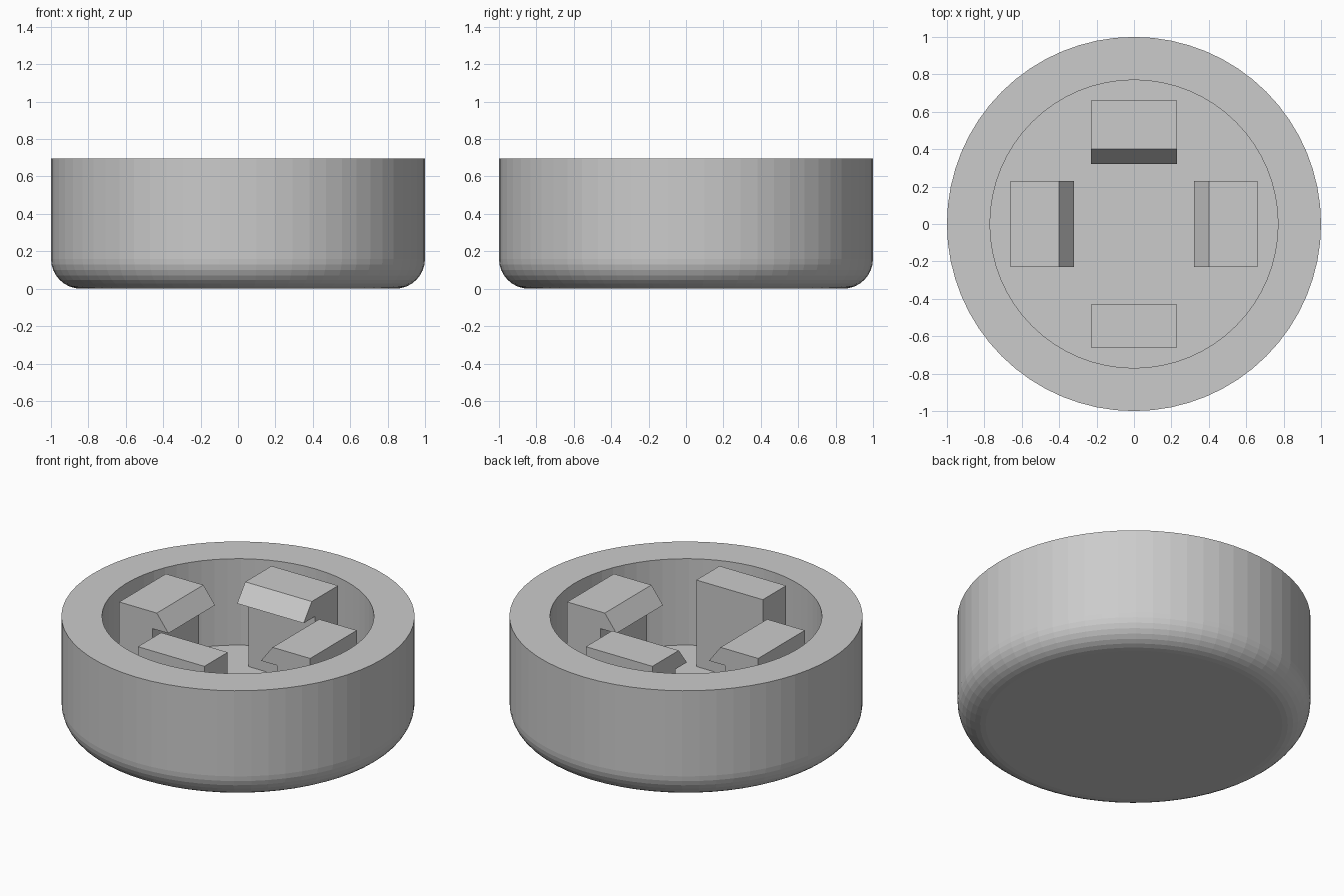
import bpy, bmesh, math
from mathutils import Matrix

cube = bpy.data.objects.get("Cube")
if cube:
    bpy.data.objects.remove(cube, do_unlink=True)

HEIGHT, FLOOR = 0.695, 0.155
FILLET, BORE = 0.16, 0.77

grey = bpy.data.materials.new("plain grey")
grey.use_nodes = True
colour = (0.6, 0.6, 0.6, 1)
grey.diffuse_color = colour
grey.node_tree.nodes["Principled BSDF"].inputs["Base Color"].default_value = colour


def finish(bm, name):
    bmesh.ops.recalc_face_normals(bm, faces=bm.faces[:])
    mesh = bpy.data.meshes.new(name)
    bm.to_mesh(mesh)
    bm.free()
    mesh.materials.append(grey)
    obj = bpy.data.objects.new(name, mesh)
    bpy.context.collection.objects.link(obj)
    return obj


def lathe(name, profile, steps):
    """Spin an (r, z) profile around the z axis."""
    bm = bmesh.new()
    verts = [bm.verts.new((r, 0, z)) for r, z in profile]
    edges = [bm.edges.new(pair) for pair in zip(verts, verts[1:])]
    bmesh.ops.spin(bm, geom=verts + edges, cent=(0, 0, 0), axis=(0, 0, 1),
                   angle=math.tau, steps=steps, use_merge=True)
    bmesh.ops.remove_doubles(bm, verts=bm.verts[:], dist=1e-5)
    return finish(bm, name)


def clip(name, profile, width, angle):
    """Extrude an (r, z) side profile across its width, then turn it into place."""
    bm = bmesh.new()
    face = bm.faces.new([bm.verts.new((r, -width / 2, z)) for r, z in profile])
    new = bmesh.ops.extrude_face_region(bm, geom=[face])["geom"]
    moved = [v for v in new if isinstance(v, bmesh.types.BMVert)]
    bmesh.ops.translate(bm, verts=moved, vec=(0, width, 0))
    bmesh.ops.rotate(bm, verts=bm.verts[:], cent=(0, 0, 0),
                     matrix=Matrix.Rotation(angle, 3, 'Z'))
    return finish(bm, name)


# Round cup with a filleted bottom edge and a flat-floored bore
arc = [math.radians(90 * i / 8) for i in range(9)]
cup = [(0, 0)]
cup += [(1 - FILLET + FILLET * math.sin(a), FILLET - FILLET * math.cos(a)) for a in arc]
cup += [(1, HEIGHT), (BORE, HEIGHT), (BORE, FLOOR), (0, FLOOR)]
lathe("cup_body", cup, 64)

# Three hooked clips and one plain post, standing on the floor
base = FLOOR - 0.01
hook = [(0.43, base), (0.66, base), (0.66, HEIGHT), (0.40, HEIGHT),
        (0.32, HEIGHT - 0.105), (0.43, HEIGHT - 0.105)]
post = [(0.43, base), (0.66, base), (0.66, HEIGHT), (0.43, HEIGHT)]
sides = ("left_clip", "back_clip", "right_clip", "front_post")
for i, name in enumerate(sides):
    clip(name, post if name == "front_post" else hook, 0.46, i * math.pi / 2)
